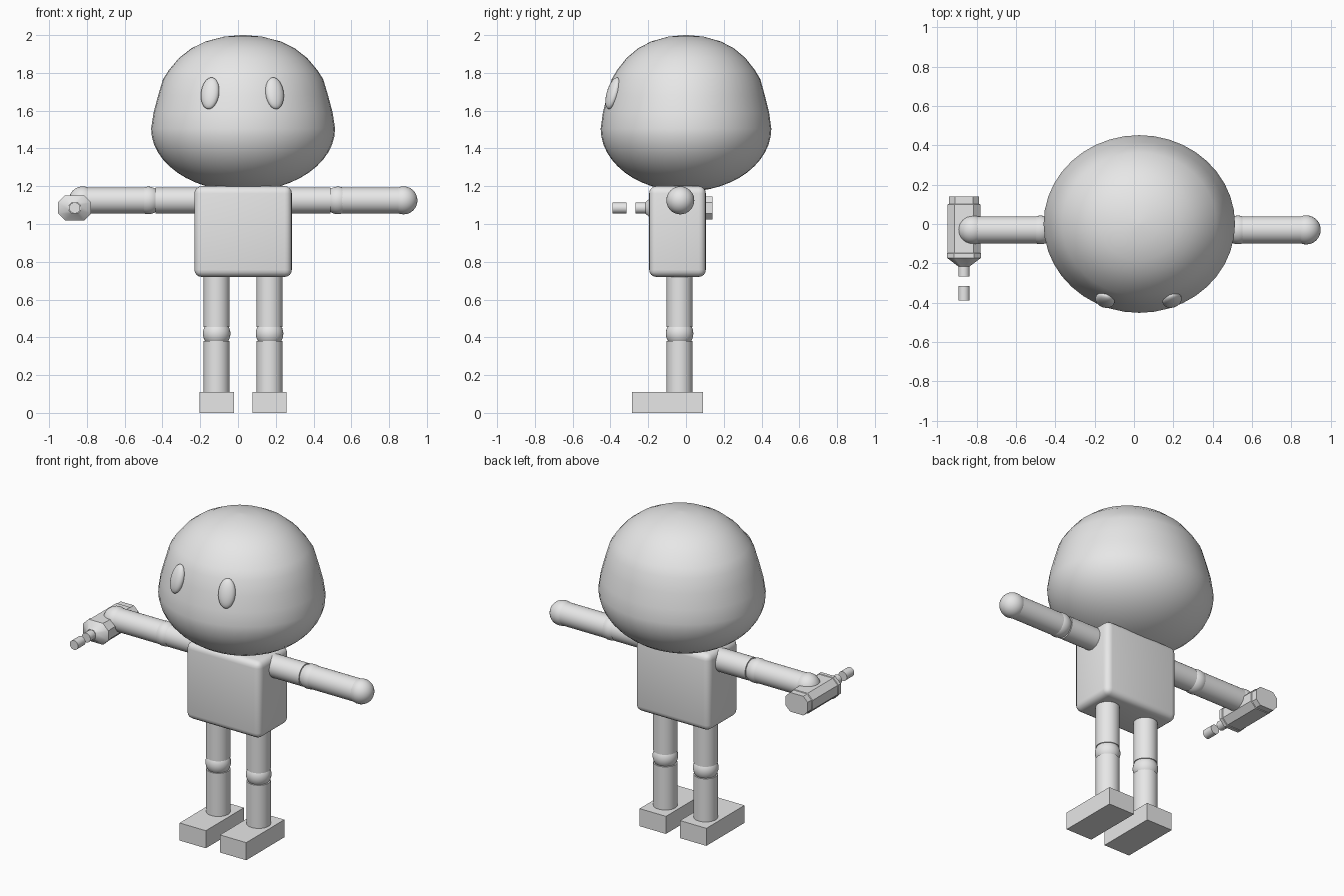
import bpy, bmesh, math
from mathutils import Matrix, Vector

if "Cube" in bpy.data.objects:
    bpy.data.objects.remove(bpy.data.objects["Cube"])

CX = 0.027          # body mid-plane
grey = bpy.data.materials.new("plain_grey")
grey.diffuse_color = (0.8, 0.8, 0.8, 1)
grey.use_nodes = True
grey.node_tree.nodes["Principled BSDF"].inputs["Base Color"].default_value = grey.diffuse_color


def finish(name, bm, smooth=True):
    bmesh.ops.recalc_face_normals(bm, faces=bm.faces)
    me = bpy.data.meshes.new(name)
    bm.to_mesh(me)
    bm.free()
    me.materials.append(grey)
    ob = bpy.data.objects.new(name, me)
    bpy.context.collection.objects.link(ob)
    if smooth:
        bpy.ops.object.select_all(action='DESELECT')
        ob.select_set(True)
        bpy.context.view_layer.objects.active = ob
        bpy.ops.object.shade_smooth_by_angle(angle=math.radians(35))
    return ob


def box(name, lo, hi, bevel=0):
    bm = bmesh.new()
    lo, hi = Vector(lo), Vector(hi)
    m = Matrix.Translation((lo + hi) / 2) @ Matrix.Diagonal((hi - lo).to_4d())
    bmesh.ops.create_cube(bm, size=1, matrix=m)
    if bevel:
        bmesh.ops.bevel(bm, geom=bm.edges[:], offset=bevel, segments=4,
                        profile=0.5, affect='EDGES')
    return finish(name, bm, bool(bevel))


def rod(name, a, b, r):
    a, b = Vector(a), Vector(b)
    d = b - a
    m = Matrix.Translation((a + b) / 2) @ d.to_track_quat('Z', 'Y').to_matrix().to_4x4()
    bm = bmesh.new()
    bmesh.ops.create_cone(bm, cap_ends=True, segments=32, radius1=r, radius2=r,
                          depth=d.length, matrix=m)
    return finish(name, bm)


def ball(name, c, size, rot=Matrix.Identity(4)):
    bm = bmesh.new()
    m = Matrix.Translation(c) @ rot @ Matrix.Diagonal((*size, 1))
    bmesh.ops.create_uvsphere(bm, u_segments=32, v_segments=16, radius=1, matrix=m)
    return finish(name, bm)


def loft(name, rings):
    """Skin a list of equal-length point rings and cap both ends."""
    bm = bmesh.new()
    vs = [[bm.verts.new(p) for p in ring] for ring in rings]
    n = len(vs[0])
    for r0, r1 in zip(vs, vs[1:]):
        for i in range(n):
            bm.faces.new((r0[i], r0[(i + 1) % n], r1[(i + 1) % n], r1[i]))
    bm.faces.new(vs[0])
    bm.faces.new(vs[-1])
    return finish(name, bm)


# Head: half-ellipse chin, sloping cheeks, domed crown
profile = [(0.487 * math.sin(t), 1.505 - 0.333 * math.cos(t))
           for t in [math.pi / 2 * (0.02 + 0.98 * i / 12) for i in range(13)]]
profile += [(0.474, 1.59), (0.45, 1.68), (0.424, 1.767), (0.393, 1.815), (0.34, 1.878),
            (0.275, 1.929), (0.2, 1.966), (0.1, 1.992), (0.01, 2.0)]
N = 40
loft("head", [[(CX + r * math.cos(2 * math.pi * i / N),
                r * 0.928 * math.sin(2 * math.pi * i / N), z)
               for i in range(N)] for r, z in profile])

# Torso
box("torso", (CX - 0.258, -0.195, 0.72), (CX + 0.258, 0.105, 1.2), 0.038)

for s, side in ((-1, "right"), (1, "left")):
    # Eye, leaning back with the face
    tilt = Matrix.Rotation(math.radians(20 * s), 4, 'Z') @ Matrix.Rotation(math.radians(-17), 4, 'X')
    ball(side + "_eye", (CX - 0.004 + s * 0.171, -0.387, 1.692), (0.05, 0.03, 0.087), tilt)

    # Arm
    def arm(x):
        return (CX + s * x, -0.03, 1.125)
    rod(side + "_upper_arm", arm(0.2), arm(0.463), 0.069)
    ball(side + "_elbow", arm(0.502), (0.073,) * 3)
    rod(side + "_forearm", arm(0.51), arm(0.85), 0.069)
    ball(side + "_hand", arm(0.849), (0.074,) * 3)

    # Leg
    def leg(z):
        return (CX + s * 0.14, -0.034, z)
    rod(side + "_thigh", leg(0.455), leg(0.76), 0.069)
    ball(side + "_knee", leg(0.42), (0.073,) * 3)
    rod(side + "_shin", leg(0.1), leg(0.38), 0.069)
    fx = CX + s * 0.14
    box(side + "_foot", (fx - 0.091, -0.287, 0), (fx + 0.091, 0.09, 0.11))

# Hand-held gadget: chamfered octagonal body, collar, tapered nose
GX, GZ = -0.865, 1.085


def octagon(y, w, h, c):
    pts = [(w, h - c), (w - c, h), (c - w, h), (-w, h - c),
           (-w, c - h), (c - w, -h), (w - c, -h), (w, c - h)]
    return [(GX + x, y, GZ + z) for x, z in pts]


loft("gadget_body", [octagon(*a) for a in (
    (0.14, 0.076, 0.06, 0.03), (0.103, 0.076, 0.06, 0.03), (0.1, 0.083, 0.064, 0.035),
    (-0.147, 0.083, 0.064, 0.035), (-0.15, 0.087, 0.067, 0.037),
    (-0.172, 0.087, 0.067, 0.037), (-0.215, 0.03, 0.03, 0.015))])
rod("gadget_barrel", (GX, -0.2, GZ), (GX, -0.267, GZ), 0.029)
rod("gadget_tip", (GX, -0.315, GZ), (GX, -0.388, GZ), 0.029)
